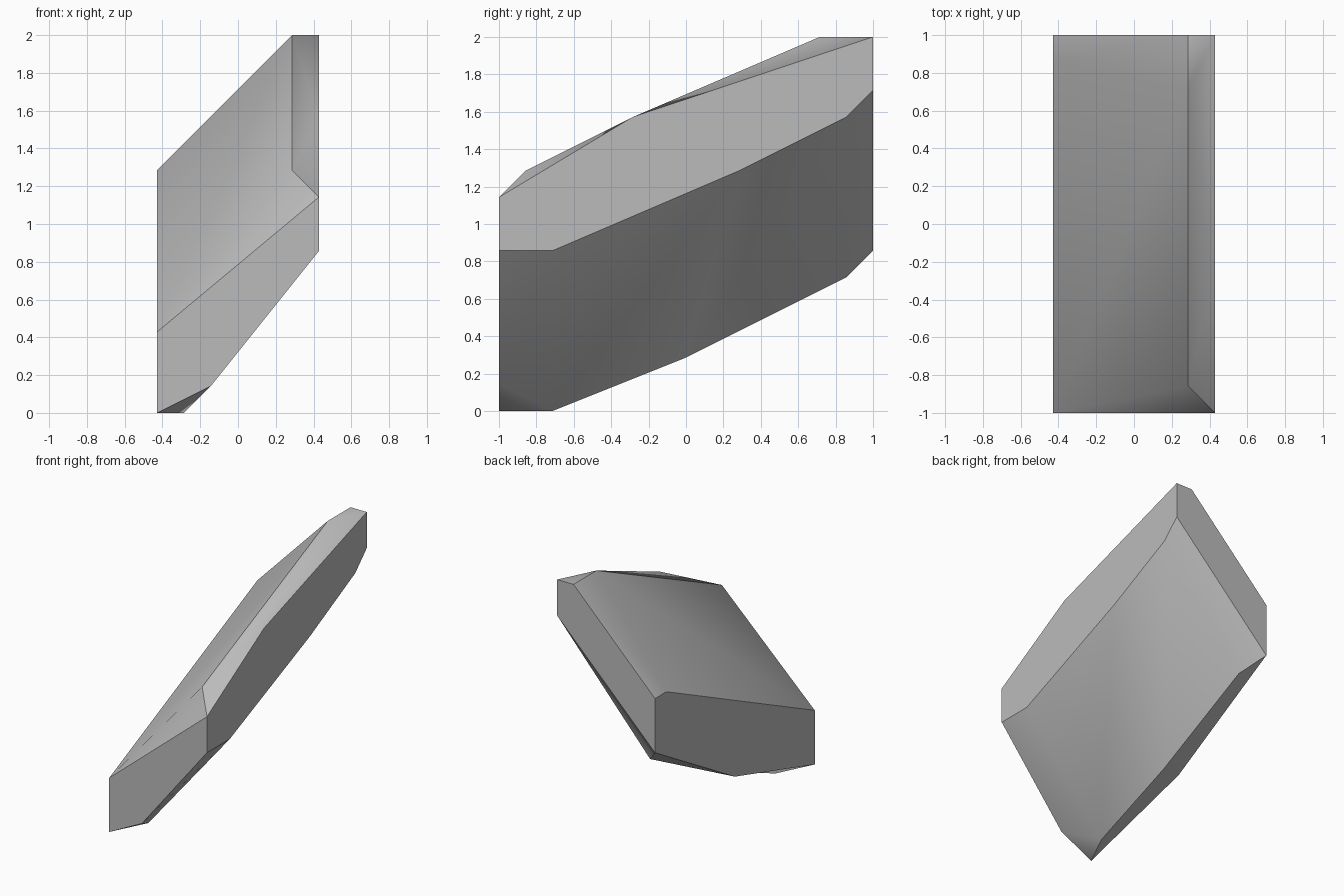
import bpy
import bmesh
from mathutils import Vector

cube = bpy.data.objects.get("Cube")
if cube:
    bpy.data.objects.remove(cube, do_unlink=True)

UNIT = 1 / 7  # every corner of the slab lies on this grid

# One flat stone colour
stone = bpy.data.materials.new("stone_grey")
stone.use_nodes = True
grey = (0.5, 0.5, 0.5, 1)
stone.diffuse_color = grey
bsdf = next(n for n in stone.node_tree.nodes if n.type == 'BSDF_PRINCIPLED')
bsdf.inputs["Base Color"].default_value = grey

bm = bmesh.new()
corners = {}


def outline(name, axis, offset, points):
    """Place a row of corners on the plane where the axis equals the offset."""
    for letter, pair in zip("abcdefgh", points):
        co = list(pair)
        co.insert("xyz".index(axis), offset)
        corners[name + letter] = bm.verts.new(Vector(co) * UNIT)


# End profiles, side profiles and the inner ridges of the bevels
outline("front_", "y", -7, [(-3, 0), (-1, 1), (3, 6), (3, 8), (-3, 3)])
outline("back_", "y", 7, [(-3, 6), (3, 12), (3, 14), (2, 14), (-3, 9)])
outline("side_", "x", 3, [(-5, 6), (2, 9), (6, 11), (-2, 11)])
outline("edge_", "x", -3, [(0, 2), (6, 9)])
outline("under_", "x", -2, [(-5, 0), (0, 2), (6, 5)])
outline("top_", "x", 2, [(-6, 9), (5, 14)])

# Each patch shades smoothly inside and is sharp at its border
patches = {
    "front_end": ["front_a front_b front_c front_d front_e"],
    "back_end": ["back_a back_e back_d back_c back_b"],
    "left_side": ["front_c side_a side_b side_c back_b back_c side_d front_d"],
    "right_side": ["front_a front_e edge_b back_e back_a edge_a"],
    "upper_slope": ["front_e front_d top_a",
                    "front_e top_a top_b edge_b",
                    "edge_b top_b back_d back_e"],
    "upper_bevel": ["front_d side_d top_a",
                    "side_d top_b top_a",
                    "side_d back_c top_b",
                    "back_c back_d top_b"],
    "lower_slope": ["front_a front_b under_a",
                    "front_b front_c side_a under_a",
                    "under_a side_a side_b under_b",
                    "under_b side_b side_c under_c",
                    "under_c side_c back_b back_a"],
    "lower_bevel": ["front_a under_a under_b edge_a",
                    "edge_a under_b under_c",
                    "edge_a under_c back_a"],
}
patch_of = {}
for patch, faces in patches.items():
    for names in faces:
        face = bm.faces.new([corners[n] for n in names.split()])
        face.smooth = True
        patch_of[face] = patch

for edge in bm.edges:
    edge.smooth = len({patch_of[f] for f in edge.link_faces}) == 1

bmesh.ops.recalc_face_normals(bm, faces=bm.faces[:])
mesh = bpy.data.meshes.new("stone_slab")
bm.to_mesh(mesh)
bm.free()
mesh.materials.append(stone)
slab = bpy.data.objects.new("stone_slab", mesh)
bpy.context.collection.objects.link(slab)
